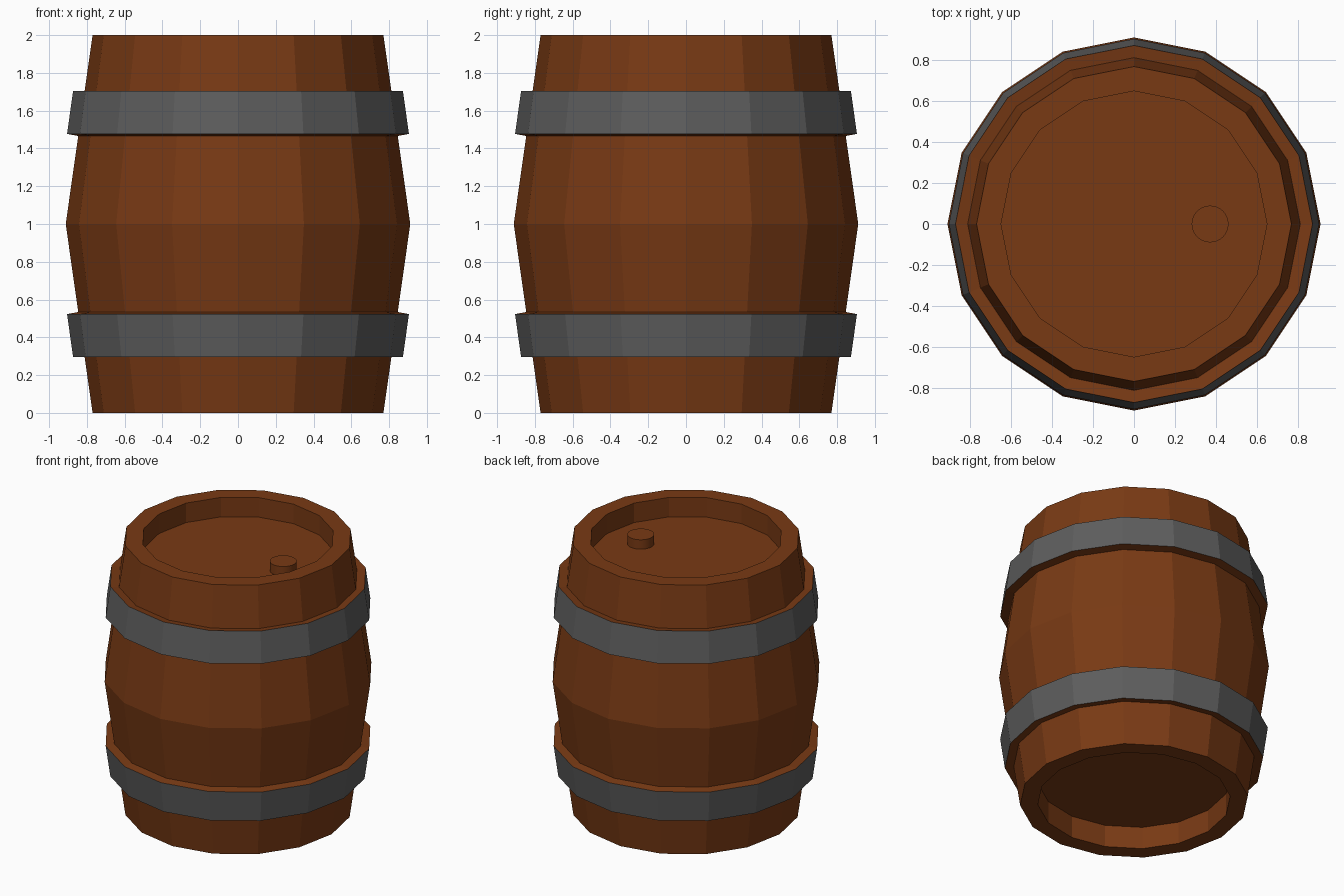
import bpy, bmesh
from math import cos, sin, tau

if "Cube" in bpy.data.objects:
    bpy.data.objects.remove(bpy.data.objects["Cube"])


def material(name, color):
    m = bpy.data.materials.new(name)
    m.diffuse_color = (*color, 1)
    m.use_nodes = True
    m.node_tree.nodes["Principled BSDF"].inputs["Base Color"].default_value = m.diffuse_color
    return m


WOOD = material("wood", (0.19, 0.042, 0.007))
IRON = material("iron", (0.11, 0.11, 0.11))


def lathe(name, profile, sides, closed=False, slots=None, center=(0, 0)):
    """Turn an (r, z) profile; closed loops it, otherwise both ends get caps."""
    bm = bmesh.new()
    rings = [[bm.verts.new((center[0] + r * cos(tau * i / sides),
                            center[1] + r * sin(tau * i / sides), z))
              for i in range(sides)] for r, z in profile]
    pairs = list(zip(rings, rings[1:]))
    if closed:
        pairs.append((rings[-1], rings[0]))
    else:
        bm.faces.new(rings[0])
        bm.faces.new(rings[-1])
    for k, (a, b) in enumerate(pairs):
        for i in range(sides):
            j = (i + 1) % sides
            f = bm.faces.new((a[i], a[j], b[j], b[i]))
            f.material_index = slots[k] if slots else 0
    bmesh.ops.recalc_face_normals(bm, faces=bm.faces)
    mesh = bpy.data.meshes.new(name)
    bm.to_mesh(mesh)
    bm.free()
    mesh.materials.append(WOOD)
    mesh.materials.append(IRON)
    ob = bpy.data.objects.new(name, mesh)
    bpy.context.collection.objects.link(ob)
    return ob


# Bulged body with recessed floor and lid
HEAD_Z = 1.855
lathe("barrel_body", [(0.65, 0.165), (0.65, 0), (0.77, 0), (0.912, 1),
                      (0.77, 2), (0.65, 2), (0.65, HEAD_Z)], 16)

# Hoops: iron outer band, wooden edges
hoop = [(0.840, 1.465), (0.905, 1.477), (0.873, 1.705), (0.807, 1.695)]
lathe("upper_hoop", hoop, 16, True, [0, 1, 0, 0])
lathe("lower_hoop", [(r, 2 - z) for r, z in hoop], 16, True, [0, 1, 0, 0])

# Bung standing on the lid
plug = lathe("bung", [(0.09, HEAD_Z - 0.02), (0.09, HEAD_Z + 0.07)], 32, center=(0.372, 0))
for f in plug.data.polygons:
    f.use_smooth = len(f.vertices) == 4
plug.data.set_sharp_from_angle(angle=0.6)
